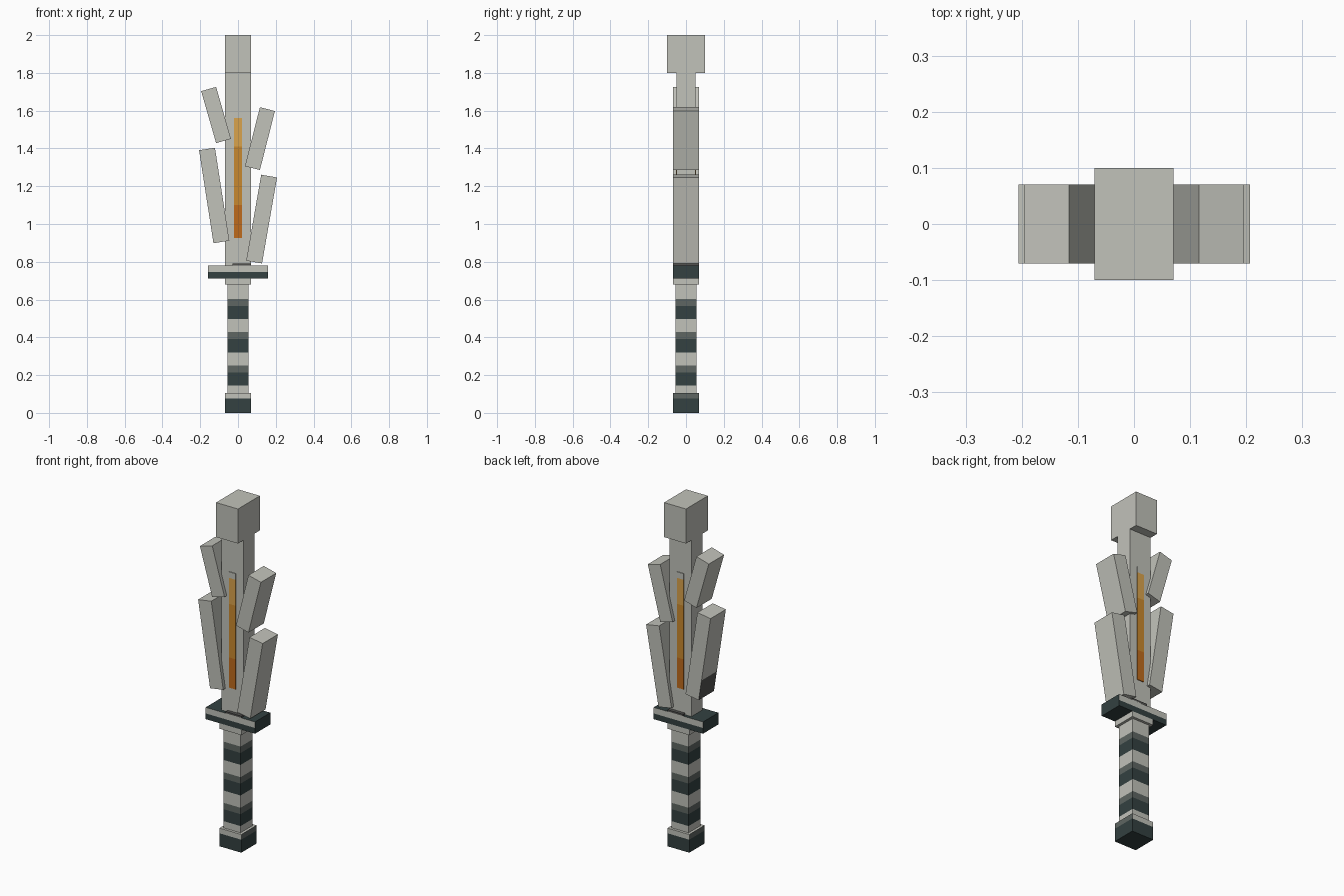
import bpy, bmesh
from math import radians
from mathutils import Matrix, Vector

default = bpy.data.objects.get("Cube")
if default:
    bpy.data.objects.remove(default)


def linear(c):
    c /= 255
    return c / 12.92 if c <= 0.04045 else ((c + 0.055) / 1.055) ** 2.4


def material(name, *rgb):
    m = bpy.data.materials.new(name)
    colour = [linear(c) for c in rgb] + [1]
    m.use_nodes = True
    m.diffuse_color = colour
    m.node_tree.nodes["Principled BSDF"].inputs["Base Color"].default_value = colour
    return m


PALETTE = [
    material("pale stone", 193, 194, 186),
    material("dark teal", 51, 65, 65),
    material("mid grey", 94, 102, 98),
    material("light amber", 218, 163, 76),
    material("amber", 201, 137, 46),
    material("burnt orange", 191, 107, 28),
    material("charcoal", 82, 82, 80),
]
PALE, TEAL, GREY, AMBER_LIGHT, AMBER, ORANGE, CHARCOAL = range(len(PALETTE))


def block(name, half_x, half_y, low, high, cuts=(), paint=None, place=None):
    """Box from low to high, cut at the given heights, coloured by paint(centre, normal)."""
    bm = bmesh.new()
    size = Matrix.Diagonal((2 * half_x, 2 * half_y, high - low, 1))
    bmesh.ops.create_cube(bm, size=1, matrix=Matrix.Translation((0, 0, (low + high) / 2)) @ size)
    for z in cuts:
        bmesh.ops.bisect_plane(bm, geom=bm.verts[:] + bm.edges[:] + bm.faces[:],
                               plane_co=(0, 0, z), plane_no=(0, 0, 1))
    bm.normal_update()
    for f in bm.faces:
        f.material_index = paint(f.calc_center_median(), f.normal) if paint else PALE
    mesh = bpy.data.meshes.new(name)
    bm.to_mesh(mesh)
    bm.free()
    for m in PALETTE:
        mesh.materials.append(m)
    obj = bpy.data.objects.new(name, mesh)
    if place:
        obj.matrix_world = place
    bpy.context.collection.objects.link(obj)
    return obj


# Pommel: dark foot with a rim that is pale on front and back
def pommel_paint(c, n):
    if c.z < 0.075:
        return TEAL
    return GREY if abs(n.x) > 0.5 else PALE


block("pommel", 0.07, 0.07, 0, 0.105, [0.075], pommel_paint)

# Grip: three wrapped bands, each dark with a grey upper edge
BANDS = [0.144 + 0.177 * i for i in range(3)]
DARK, BAND = 0.069, 0.106


def grip_paint(c, n):
    for z in BANDS:
        if z < c.z < z + DARK:
            return TEAL
        if z < c.z < z + BAND:
            return GREY
    return PALE


block("grip", 0.055, 0.055, 0.1, 0.69,
      [z + d for z in BANDS for d in (0, DARK, BAND)], grip_paint)
block("grip_collar", 0.07, 0.07, 0.68, 0.712)


# Guard: dark bar with a pale upper strip on front and back
def guard_paint(c, n):
    return PALE if abs(n.y) > 0.5 and c.z > 0.745 else TEAL


block("guard", 0.158, 0.07, 0.712, 0.78, [0.745], guard_paint)
block("blade_seat", 0.05, 0.07, 0.775, 0.79, paint=lambda c, n: CHARCOAL,
      place=Matrix.Translation((0.02, 0, 0)))

# Blade and its heavy square tip
block("blade", 0.07, 0.05, 0.78, 1.8)
block("blade_tip", 0.07, 0.1, 1.8, 2.0)


# Glowing inlay passing through the blade to both faces
def inlay_paint(c, n):
    if c.z > 1.56:
        return PALE
    return AMBER_LIGHT if c.z > 1.41 else AMBER if c.z > 1.1 else ORANGE


block("blade_inlay", 0.021, 0.054, 0.925, 1.595, [1.1, 1.41, 1.56], inlay_paint)

# Shards leaning outward on each side: centre x, centre z, width, length, lean
SHARDS = {
    "upper_right_shard": (-0.116, 1.577, 0.082, 0.286, -16),
    "lower_right_shard": (-0.126, 1.151, 0.085, 0.498, -8.8),
    "upper_left_shard": (0.116, 1.452, 0.082, 0.322, 14.3),
    "lower_left_shard": (0.125, 1.026, 0.085, 0.462, 9.9),
}
for name, (x, z, width, length, lean) in SHARDS.items():
    place = Matrix.Translation((x, 0, z)) @ Matrix.Rotation(radians(lean), 4, "Y")
    low = -length / 2
    cuts, paint = (), None
    if name == "lower_right_shard":
        # scorched lower end of the outer face
        cuts = [low + 0.12]
        paint = lambda c, n: CHARCOAL if n.x < -0.5 and c.z < -0.13 else PALE
    block(name, width / 2, 0.07, low, -low, cuts, paint, place)
